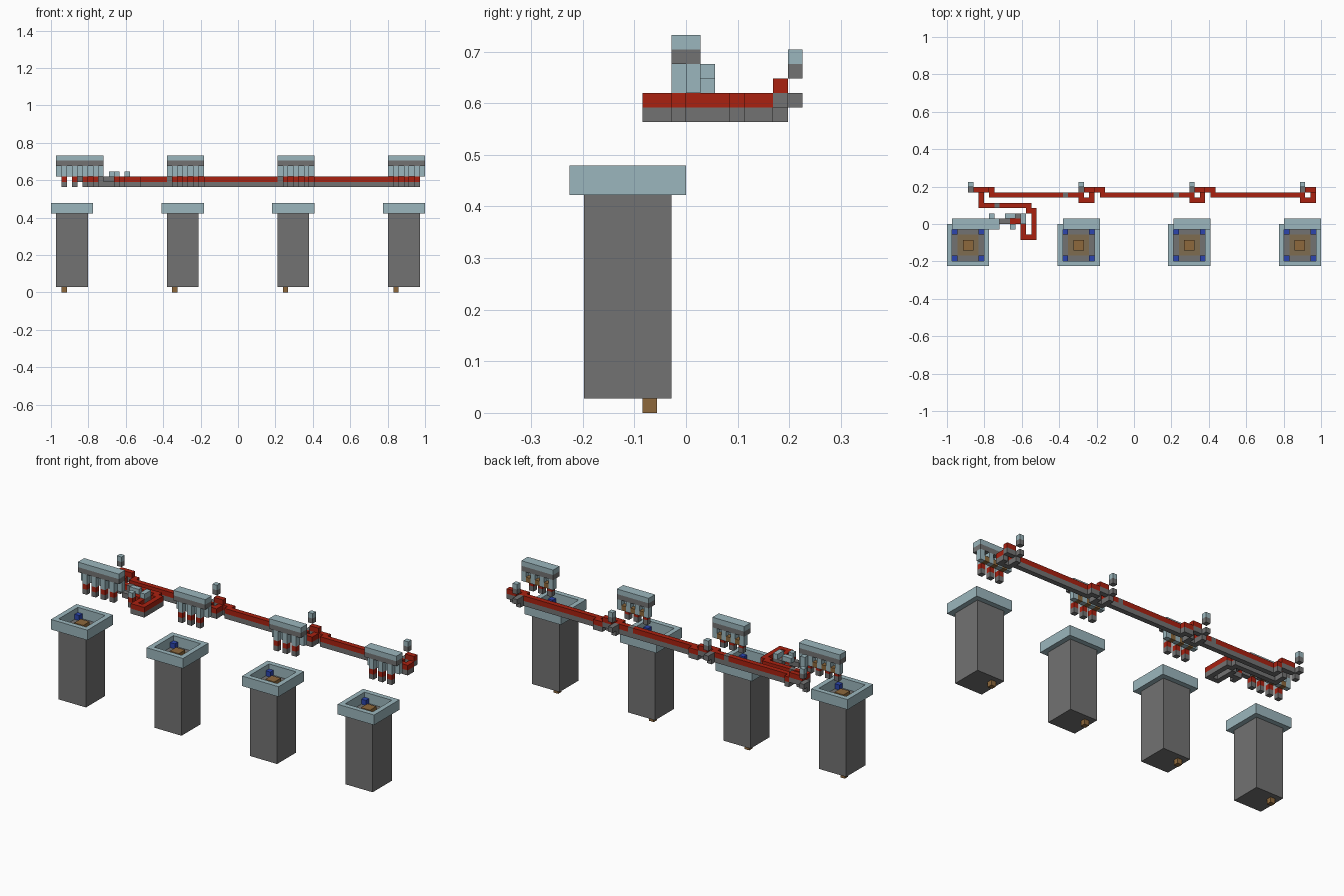
import bpy, bmesh
from mathutils import Matrix, Vector

if "Cube" in bpy.data.objects:
    bpy.data.objects.remove(bpy.data.objects["Cube"])

U = 2 / 71      # edge of one block
STEP = 21       # blocks between bays


def material(name, rgb):
    m = bpy.data.materials.new(name)
    m.use_nodes = True
    m.diffuse_color = (*rgb, 1)
    m.node_tree.nodes["Principled BSDF"].inputs["Base Color"].default_value = (*rgb, 1)
    return m


GREY = material("stone grey", (0.17, 0.17, 0.17))
PALE = material("pale blue", (0.33, 0.47, 0.51))
RED = material("wire red", (0.40, 0.015, 0.005))
TAN = material("wood tan", (0.27, 0.14, 0.045))
BLUE = material("deep blue", (0.025, 0.06, 0.42))
DUST = material("dusty brown", (0.21, 0.15, 0.08))


def blocks(name, mat, boxes):
    """Object made of boxes, each given as (x, y, z, width, depth, height) in blocks."""
    bm = bmesh.new()
    for x, y, z, w, d, h in boxes:
        centre = Vector((x + w / 2 - 35.5, y + d / 2 - 8, z + h / 2)) * U
        scale = Matrix.Diagonal((w * U, d * U, h * U, 1))
        bmesh.ops.create_cube(bm, size=1, matrix=Matrix.Translation(centre) @ scale)
    mesh = bpy.data.meshes.new(name)
    bm.to_mesh(mesh)
    bm.free()
    mesh.materials.append(mat)
    ob = bpy.data.objects.new(name, mesh)
    bpy.context.collection.objects.link(ob)
    return ob


def wire(name, runs, z=20):
    """Red wire over a grey base, each run given as (x, y, width, depth)."""
    blocks(name + "_base", GREY, [(x, y, z, w, d, 1) for x, y, w, d in runs])
    blocks(name + "_wire", RED, [(x, y, z + 1, w, d, 1) for x, y, w, d in runs])


for bay in range(4):
    o = bay * STEP
    n = f"_{bay + 1}"

    # Tower with an open rim and its contents
    blocks("tower" + n, GREY, [(o + 1, 1, 1, 6, 6, 14)])
    blocks("tower_rim" + n, PALE, [
        (o, 0, 15, 8, 1, 2), (o, 7, 15, 8, 1, 2),
        (o, 1, 15, 1, 6, 2), (o + 7, 1, 15, 1, 6, 2)])
    blocks("floor_patch" + n, DUST, [(o + 2, 2, 15, 4, 4, 0.1)])
    blocks("centre_block" + n, TAN, [(o + 3, 3, 15, 2, 2, 1)])
    blocks("corner_block" + n, BLUE,
           [(o + x, y, 15, 1, 1, 1) for x in (1, 6) for y in (1, 6)])
    blocks("bottom_peg" + n, TAN, [(o + 2, 5, 0, 1, 1, 1)])

    # Comb: long bar over alternating front and back pillars
    start, width = (1, 9) if bay == 0 else (o + 1, 7)
    front = range(start + 1, start + width, 2)
    back = range(start, start + width, 2)
    blocks("comb_bar" + n, PALE, [(start, 7, 25, width, 2, 1)])
    blocks("comb_band" + n, GREY, [(start, 7, 24, width, 2, 1)])
    blocks("comb_pillar" + n, PALE,
           [(x, 7, 22, 1, 1, 2) for x in front] + [(x, 8, 22, 1, 1, 2) for x in back])
    blocks("comb_peg" + n, TAN, [(x, 8, 22, 1, 1, 1) for x in front])
    wire("comb_tip" + n, [(x, 7, 1, 1) for x in front])

    # Rear post with a floating cap
    blocks("post_foot" + n, GREY, [(o + 4, 15, 21, 1, 1, 1), (o + 4, 14, 20, 1, 1, 2)])
    blocks("post_cap_base" + n, GREY, [(o + 4, 15, 23, 1, 1, 1)])
    blocks("post_cap" + n, PALE, [(o + 4, 15, 24, 1, 1, 1)])

    # Wire ring beside the post
    if bay:
        wire("ring" + n, [(o + 4, 12, 3, 1), (o + 4, 13, 1, 1), (o + 6, 13, 1, 1)])
        wire("ring_step" + n, [(o + 5, 14, 2, 1)], 21)
        if bay < 3:
            wire("ring_link" + n, [(o + 7, 14, 2, 1)])

# Straight wires between bays, with grey relays
wire("main_run_1", [(8, 13, 14, 1), (23, 13, 2, 1)])
wire("main_run_2", [(29, 13, 14, 1), (44, 13, 2, 1)])
wire("main_run_3", [(50, 13, 17, 1)])
blocks("relay", GREY, [(22, 13, 20, 1, 1, 2), (43, 13, 20, 1, 1, 2), (9, 11, 20, 1, 1, 2)])

# Branch from the first bay round to its control loop
wire("branch_step", [(5, 14, 3, 1)], 21)
wire("branch", [(8, 14, 1, 1), (6, 12, 1, 2), (6, 11, 3, 1), (10, 11, 6, 1),
                (15, 10, 2, 1), (16, 5, 1, 5), (14, 5, 2, 1), (14, 6, 1, 2)])

# Control loop
wire("control_wire", [(12, 8, 2, 1), (12, 7, 1, 1)])
blocks("control_base", GREY, [(10, 8, 21, 2, 1, 1), (13, 9, 21, 1, 1, 1),
                              (14, 8, 20, 1, 2, 2), (8, 9, 21, 1, 1, 1)])
blocks("control_block", PALE, [(8, 9, 22, 1, 1, 2), (11, 9, 22, 1, 1, 1),
                               (12, 9, 22, 1, 1, 1), (14, 8, 22, 1, 2, 1),
                               (12, 7, 22, 1, 1, 1)])
